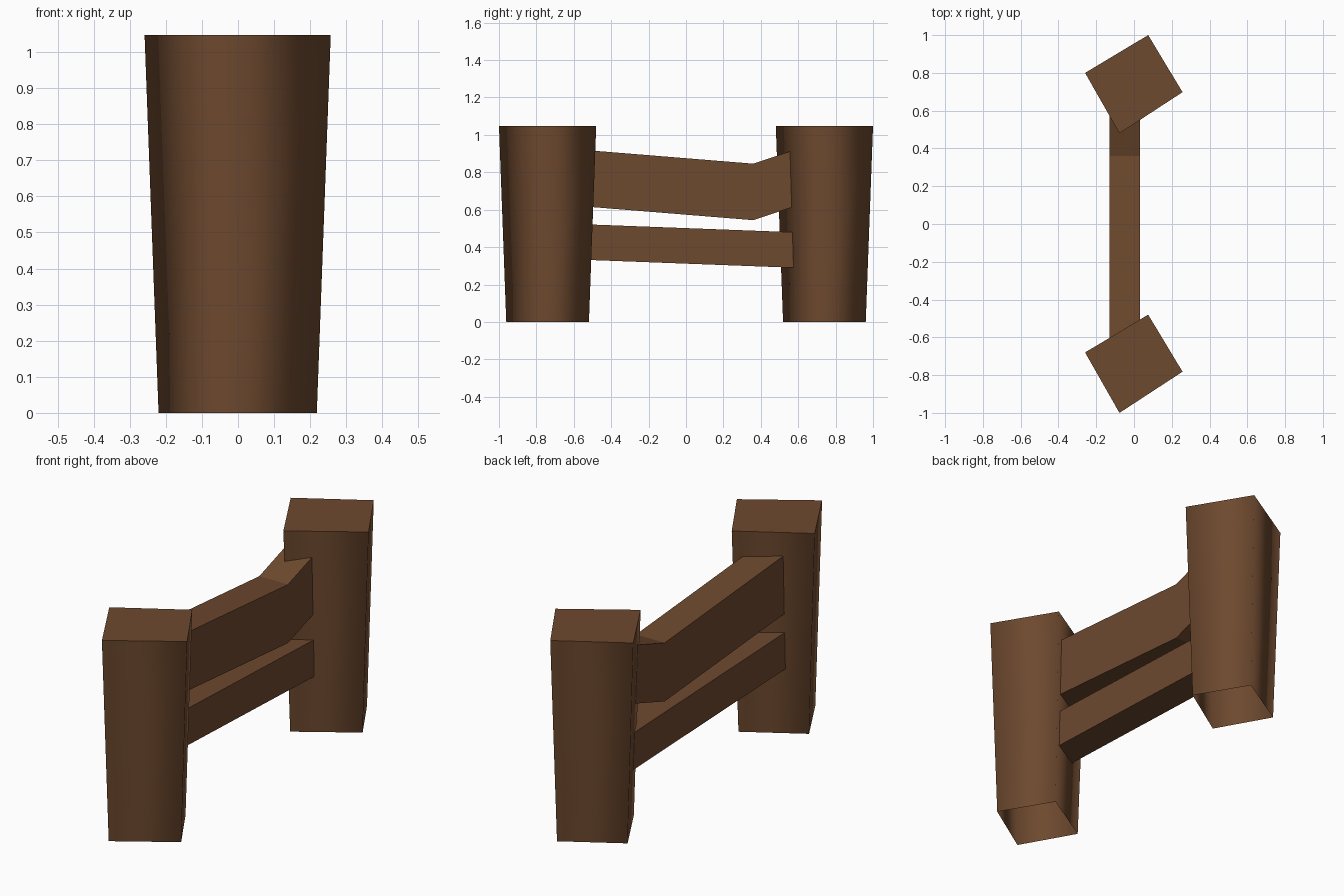
import bpy

if "Cube" in bpy.data.objects:
    bpy.data.objects.remove(bpy.data.objects["Cube"])

wood = bpy.data.materials.new("brown wood")
wood.diffuse_color = (0.155, 0.067, 0.028, 1)
wood.use_nodes = True
wood.node_tree.nodes["Principled BSDF"].inputs["Base Color"].default_value = wood.diffuse_color


def make(name, verts, faces, smooth=()):
    mesh = bpy.data.meshes.new(name)
    mesh.from_pydata(verts, [], faces)
    mesh.materials.append(wood)
    for i in smooth:
        mesh.polygons[i].use_smooth = True
    mesh.update()
    obj = bpy.data.objects.new(name, mesh)
    bpy.context.collection.objects.link(obj)
    return obj


# Tapered posts, turned rectangle section, open underneath, softly shaded sides
HEIGHT = 1.048
CORNERS = [(0.075, 0.26), (-0.259, 0.06), (-0.077, -0.26), (0.257, -0.042)]


def post(name, y):
    low = [(px * 0.85, y + py * 0.85, 0) for px, py in CORNERS]
    high = [(px, y + py, HEIGHT) for px, py in CORNERS]
    sides = [(i, (i + 1) % 4, (i + 1) % 4 + 4, i + 4) for i in range(4)]
    # the cap has its own vertices so it stays flat
    make(name, low + high + high, sides + [(8, 9, 10, 11)], smooth=range(4))


post("front_post", -0.74)
post("back_post", 0.74)


# Rails: a path of (y, top z) swept as a box of given depth
def rail(name, path, depth, x0=-0.13, x1=0.033):
    verts, faces = [], []
    for y, z in path:
        verts += [(x0, y, z - depth), (x1, y, z - depth), (x1, y, z), (x0, y, z)]
    for k in range(len(path) - 1):
        a = 4 * k
        for i in range(4):
            j = (i + 1) % 4
            faces.append((a + i, a + 4 + i, a + 4 + j, a + j)[::-1])
    n = len(verts)
    faces += [(0, 1, 2, 3), (n - 1, n - 2, n - 3, n - 4)]
    make(name, verts, faces)


rail("upper_rail", [(-0.70, 0.932), (0.36, 0.846), (0.70, 0.96)], 0.302)
rail("lower_rail", [(-0.70, 0.528), (0.70, 0.475)], 0.19)
